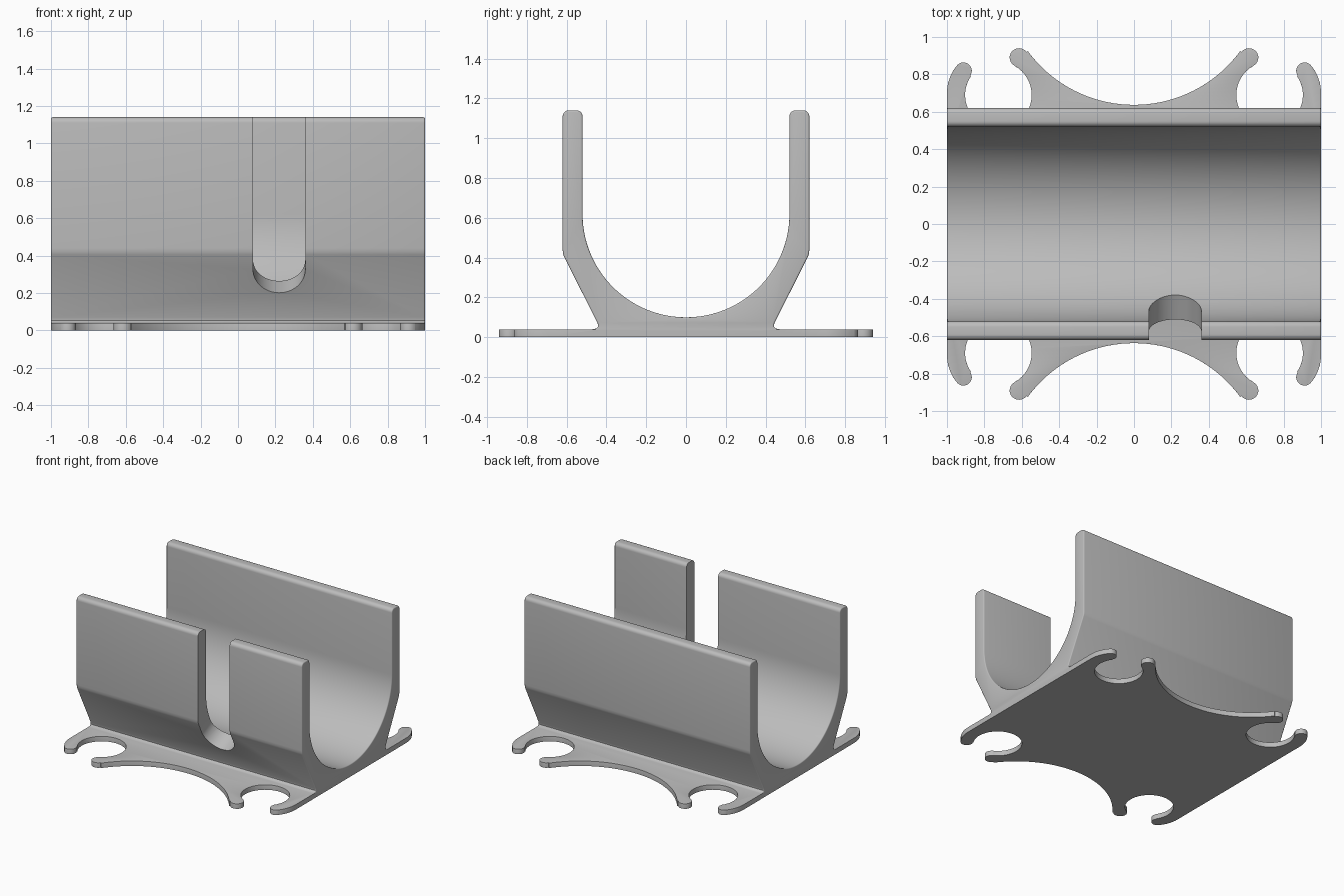
import bpy, bmesh
from math import sin, cos, radians, atan2, degrees
from mathutils import Vector

cube = bpy.data.objects.get("Cube")
if cube:
    bpy.data.objects.remove(cube, do_unlink=True)

grey = bpy.data.materials.new("light grey plastic")
grey.use_nodes = True
colour = (0.5, 0.5, 0.5, 1)
grey.diffuse_color = colour
grey.node_tree.nodes["Principled BSDF"].inputs["Base Color"].default_value = colour


def arc(cx, cy, r, start, end, steps):
    """Points on a circle between two angles in degrees."""
    angles = [radians(start + (end - start) * i / steps) for i in range(steps + 1)]
    return [(cx + r * cos(a), cy + r * sin(a)) for a in angles]


def prism(name, near, far, bevel=0.0, bevel_near=True):
    """Solid between two matching outlines, with optional rounded rims."""
    bm = bmesh.new()
    a = [bm.verts.new(p) for p in near]
    b = [bm.verts.new(p) for p in far]
    caps = [bm.faces.new(a), bm.faces.new(b)]
    for i in range(len(a)):
        j = (i + 1) % len(a)
        bm.faces.new((a[i], a[j], b[j], b[i]))
    bmesh.ops.recalc_face_normals(bm, faces=bm.faces)
    if bevel:
        rims = caps if bevel_near else caps[1:]
        edges = [e for f in rims for e in f.edges]
        bmesh.ops.bevel(bm, geom=edges, offset=bevel, segments=3, profile=0.5,
                        affect='EDGES', clamp_overlap=True)
    mesh = bpy.data.meshes.new(name)
    bm.to_mesh(mesh)
    bm.free()
    mesh.materials.append(grey)
    obj = bpy.data.objects.new(name, mesh)
    bpy.context.collection.objects.link(obj)
    return obj


def combine(obj, other, operation):
    """Apply a boolean and discard the second object."""
    mod = obj.modifiers.new(operation.lower(), 'BOOLEAN')
    mod.object, mod.operation, mod.solver = other, operation, 'EXACT'
    bpy.context.view_layer.objects.active = obj
    bpy.ops.object.modifier_apply(modifier=mod.name)
    bpy.data.objects.remove(other, do_unlink=True)


# Base plate: one quarter outline with two hooks, mirrored both ways
hole, small_tip = (0.725, 0.69), (0.912, 0.819)
big_tip, valley = (0.615, 0.89), (0, 1.342)


def heading(p, q):
    return degrees(atan2(q[1] - p[1], q[0] - p[0]))


h1, h2 = heading(hole, small_tip), heading(hole, big_tip)
h3 = heading(valley, big_tip)
quarter = arc(0.77, 0.7, 0.23, 0, 40, 8)
quarter += arc(*small_tip, 0.045, 40, h1 + 180, 10)
quarter += arc(*hole, 0.178, h1, h2 - 360, 36)
quarter += arc(*big_tip, 0.05, h2 - 180, h3 + 180, 12)
quarter += arc(*valley, 0.705, h3, -90, 18)
half = quarter + [(-x, y) for x, y in reversed(quarter[:-1])]
outline = half + [(-x, -y) for x, y in half]
base = prism("base_plate", [(x, y, 0) for x, y in outline],
             [(x, y, 0.04) for x, y in outline], 0.009, False)

# Cradle: U-shaped cross-section on flared feet, run along x
side = [(0.47, 0.02), (0.47, 0.04), (0.452, 0.044), (0.442, 0.054), (0.444, 0.07)]
side += [(0.613, 0.405), (0.618, 0.42), (0.62, 0.44)]
side += arc(0.59, 1.11, 0.03, 0, 90, 6) + arc(0.55, 1.11, 0.03, 90, 180, 6)
side += arc(0, 0.62, 0.52, 0, -90, 32)
section = side + [(-y, z) for y, z in reversed(side[:-1])]
cradle = prism("cradle", [(-1, y, z) for y, z in section],
               [(1, y, z) for y, z in section], 0.008)

# Slot in the front wall: round floor square to the flared foot, open at the top
axis, up = Vector((0, 0.9, 0.437)), Vector((0, -0.437, 0.9))
centre = Vector((0.22, -0.574, 0.326))


def slot_ring(t):
    ring = [centre + axis * t + Vector((x, 0, 0)) + up * w
            for x, w in arc(0, 0, 0.14, 180, 360, 24)]
    y = ring[0].y
    return ring + [Vector((0.36, y, 1.4)), Vector((0.08, y, 1.4))]


cutter = prism("slot_cutter", slot_ring(-0.25), slot_ring(0.3))
cutter.hide_render = True
combine(cradle, cutter, 'DIFFERENCE')

# Join the cradle and plate into one solid
combine(cradle, base, 'UNION')
cradle.name = "cable_cradle"
bpy.ops.object.select_all(action='DESELECT')
cradle.select_set(True)
bpy.context.view_layer.objects.active = cradle
bpy.ops.object.shade_smooth_by_angle(angle=radians(35))
